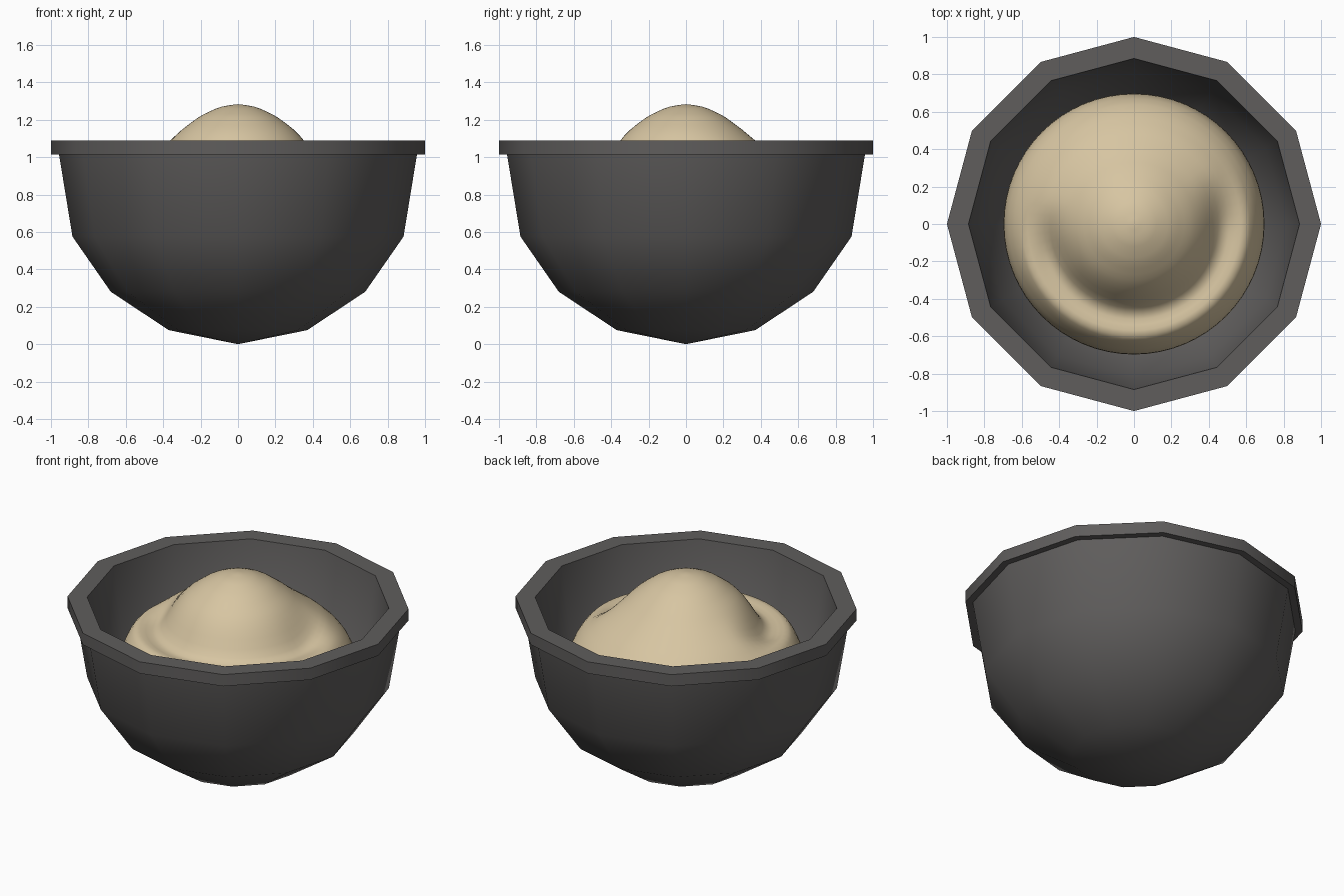
import bpy, bmesh, math

if "Cube" in bpy.data.objects:
    bpy.data.objects.remove(bpy.data.objects["Cube"])


def material(name, rgb):
    m = bpy.data.materials.new(name)
    m.diffuse_color = (*rgb, 1)
    m.use_nodes = True
    m.node_tree.nodes["Principled BSDF"].inputs["Base Color"].default_value = m.diffuse_color
    return m


def lathe(name, profile, sides, mat, angle, height=None):
    """Spin an (r, z) profile, poles at both ends; height(r, a, z) may reshape it."""
    bm = bmesh.new()
    rings = []
    for r, z in profile:
        if r == 0:
            rings.append([bm.verts.new((0, 0, z))] * sides)
            continue
        ring = []
        for i in range(sides):
            a = 2 * math.pi * i / sides
            x, y = r * math.cos(a), r * math.sin(a)
            ring.append(bm.verts.new((x, y, height(r, a, z) if height else z)))
        rings.append(ring)
    for lo, hi in zip(rings, rings[1:]):
        for i in range(sides):
            j = (i + 1) % sides
            bm.faces.new(dict.fromkeys((lo[i], lo[j], hi[j], hi[i])))
    bmesh.ops.recalc_face_normals(bm, faces=bm.faces)
    mesh = bpy.data.meshes.new(name)
    bm.to_mesh(mesh)
    bm.free()
    mesh.materials.append(mat)
    ob = bpy.data.objects.new(name, mesh)
    bpy.context.collection.objects.link(ob)
    bpy.ops.object.select_all(action='DESELECT')
    ob.select_set(True)
    bpy.context.view_layer.objects.active = ob
    bpy.ops.object.shade_smooth_by_angle(angle=math.radians(angle))
    return ob


charcoal = material("charcoal", (0.115, 0.11, 0.108))
dough_tan = material("dough tan", (0.68, 0.56, 0.36))

# Twelve-sided bowl: outer wall, overhanging rim, inner wall
lathe("bowl", [(0, 0), (0.37, 0.075), (0.68, 0.28), (0.885, 0.575), (0.957, 1.015),
               (1.0, 1.015), (1.0, 1.09), (0.885, 1.09), (0.815, 0.59),
               (0.625, 0.33), (0.34, 0.15), (0, 0.08)], 12, charcoal, 40)

# Dough mound: height curve by radius, smoothly interpolated
CURVE = [(0, 1.285), (0.1, 1.268), (0.2, 1.222), (0.3, 1.148), (0.36, 1.097), (0.45, 1.03),
         (0.52, 0.98), (0.6, 0.905), (0.65, 0.84), (0.68, 0.775), (0.695, 0.71), (0.7, 0.63)]


def curve_z(r):
    for (r0, z0), (r1, z1) in zip(CURVE, CURVE[1:]):
        if r <= r1:
            return z0 + (z1 - z0) * (r - r0) / (r1 - r0)
    return CURVE[-1][1]


def dough_height(r, a, z):
    # crescent fold around the front, deepest at front left and right
    if z < 0.63:
        return z
    d = (math.degrees(a) + 80 + 180) % 360 - 180
    t = max(0, min(1, (118 - abs(d)) / 45))
    amp = 0.10 * t * t * (3 - 2 * t)
    groove = math.exp(-((r - 0.47) / 0.085) ** 2)
    lobe = math.exp(-((r - 0.61) / 0.05) ** 2)
    return z - amp * groove + 0.25 * amp * lobe


radii = [0.03 * i for i in range(1, 21)] + [0.62, 0.64, 0.655, 0.67, 0.68, 0.69, 0.696, 0.7]
top = [(0, 1.285)] + [(r, curve_z(r)) for r in radii]
under = [(0.69, 0.55), (0.66, 0.47), (0.58, 0.38), (0.42, 0.28), (0, 0.2)]
dough = lathe("dough", top + under, 64, dough_tan, 80, dough_height)
smooth = dough.modifiers.new("soften", 'SMOOTH')
smooth.factor = 0.4
smooth.iterations = 2
